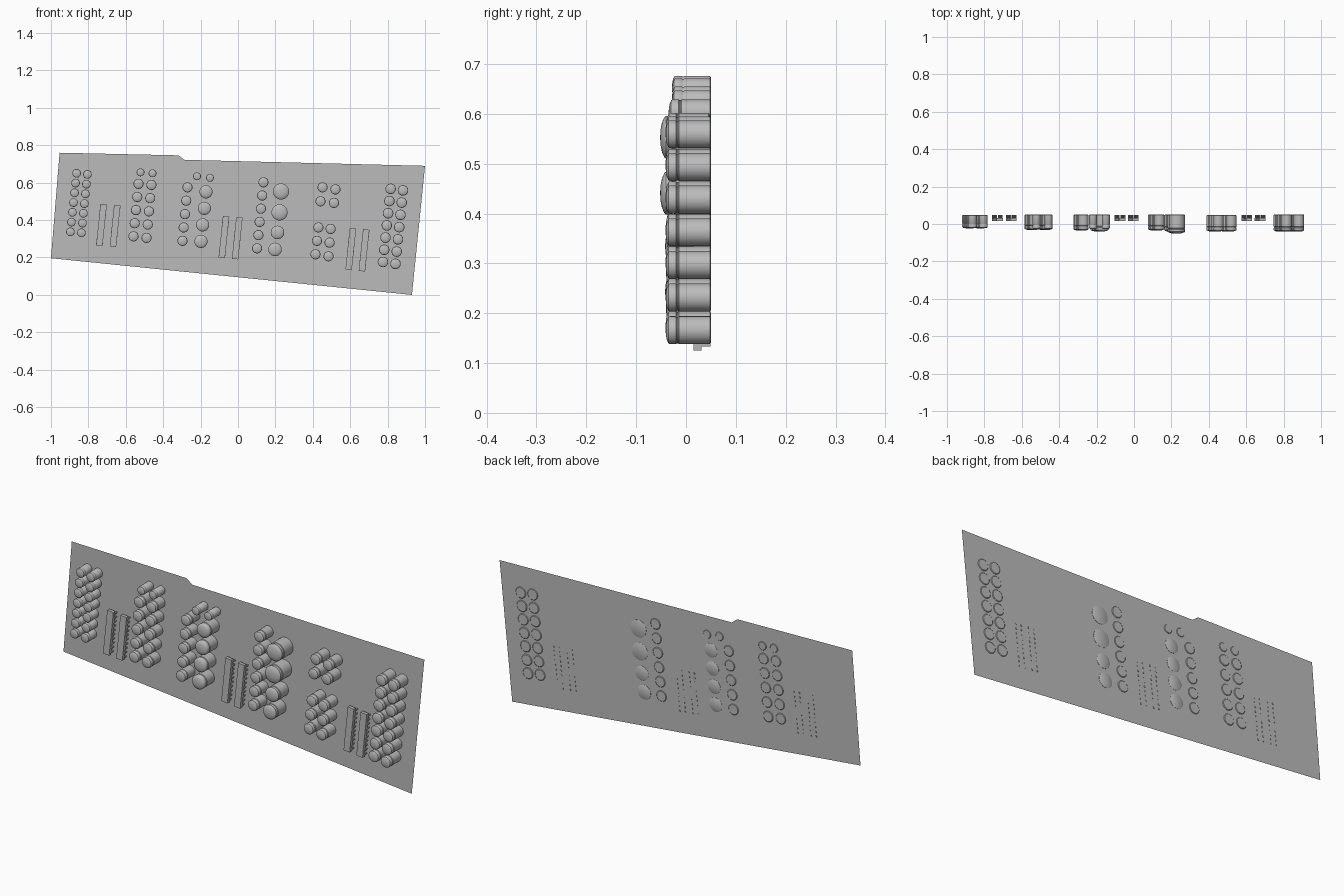
import bpy, bmesh, math
from mathutils import Matrix, Vector

if "Cube" in bpy.data.objects:
    bpy.data.objects.remove(bpy.data.objects["Cube"], do_unlink=True)

grey = bpy.data.materials.new("plain grey")
grey.use_nodes = True
grey.diffuse_color = (0.5, 0.5, 0.5, 1)
grey.node_tree.nodes["Principled BSDF"].inputs["Base Color"].default_value = (0.5, 0.5, 0.5, 1)

BOARD_Y = 0.047
SIDES = 32


def finish(name, bm, smooth=False):
    mesh = bpy.data.meshes.new(name)
    bm.to_mesh(mesh)
    bm.free()
    mesh.materials.append(grey)
    obj = bpy.data.objects.new(name, mesh)
    bpy.context.collection.objects.link(obj)
    if smooth:
        bpy.ops.object.select_all(action="DESELECT")
        obj.select_set(True)
        bpy.context.view_layer.objects.active = obj
        bpy.ops.object.shade_smooth_by_angle(angle=math.radians(35))
    return obj


def add_can(bm, x, z, r, tip, back):
    """Lathe one can along y: grooved wall, rounded rim, domed front."""
    rim = tip + 0.2 * r
    groove = rim + 0.018
    profile = [(0.9 * r, back), (r, back - 0.002),
               (r, groove + 0.003), (0.94 * r, groove + 0.001),
               (0.94 * r, groove - 0.001), (r, groove - 0.003),
               (r, rim + 0.003), (0.94 * r, rim),
               (0.7 * r, tip + 0.09 * r), (0.38 * r, tip + 0.025 * r)]
    rings = []
    for radius, y in profile:
        rings.append([bm.verts.new((x + radius * math.cos(a), y, z + radius * math.sin(a)))
                      for a in (math.tau * i / SIDES for i in range(SIDES))])
    for low, high in zip(rings, rings[1:]):
        for i in range(SIDES):
            j = (i + 1) % SIDES
            bm.faces.new((low[i], low[j], high[j], high[i]))
    bm.faces.new(rings[0][::-1])
    top = bm.verts.new((x, tip, z))
    for i in range(SIDES):
        bm.faces.new((rings[-1][i], rings[-1][(i + 1) % SIDES], top))


def can_group(name, columns, back=0.05):
    """Each column: first centre, last centre, count, radius, front tip."""
    bm = bmesh.new()
    for first, last, count, r, tip in columns:
        for i in range(count):
            p = Vector(first).lerp(Vector(last), i / max(count - 1, 1))
            add_can(bm, p.x, p.y, r, tip, back)
    bmesh.ops.recalc_face_normals(bm, faces=bm.faces)
    finish(name, bm, smooth=True)


# Flat board with a stepped top edge
bm = bmesh.new()
outline = [(-1, 0.196), (0.93, 0), (1, 0.69), (-0.286, 0.722), (-0.318, 0.746), (-0.954, 0.76)]
bm.faces.new([bm.verts.new((x, BOARD_Y, z)) for x, z in outline])
finish("board", bm)

# Cans, from the model's right to its left
can_group("far_right_cans", [
    ((-0.863, 0.65), (-0.896, 0.337), 7, 0.023, -0.023),
    ((-0.805, 0.644), (-0.837, 0.332), 7, 0.023, -0.023)], back=BOARD_Y)
can_group("right_cans", [
    ((-0.521, 0.655), (-0.521, 0.655), 1, 0.021, -0.028),
    ((-0.457, 0.65), (-0.457, 0.65), 1, 0.021, -0.028),
    ((-0.532, 0.594), (-0.559, 0.313), 5, 0.027, -0.032),
    ((-0.463, 0.588), (-0.489, 0.305), 5, 0.027, -0.032)])
can_group("middle_right_cans", [
    ((-0.219, 0.634), (-0.15, 0.626), 2, 0.021, -0.028),
    ((-0.27, 0.575), (-0.297, 0.289), 5, 0.027, -0.035),
    ((-0.171, 0.551), (-0.198, 0.286), 4, 0.035, -0.04)])
can_group("middle_left_cans", [
    ((0.136, 0.602), (0.102, 0.249), 6, 0.027, -0.035),
    ((0.23, 0.553), (0.222, 0.441), 2, 0.043, -0.052),
    ((0.211, 0.334), (0.198, 0.243), 2, 0.036, -0.042)])
can_group("left_cans", [
    ((0.452, 0.575), (0.441, 0.5), 2, 0.027, -0.04),
    ((0.521, 0.564), (0.513, 0.492), 2, 0.027, -0.04),
    ((0.43, 0.361), (0.414, 0.217), 3, 0.027, -0.04),
    ((0.495, 0.353), (0.484, 0.206), 3, 0.027, -0.04)], back=BOARD_Y)
can_group("far_left_cans", [
    ((0.816, 0.567), (0.775, 0.176), 7, 0.028, -0.041),
    ((0.882, 0.559), (0.842, 0.166), 7, 0.028, -0.041)])


def add_box(bm, frame, centre, size):
    bmesh.ops.create_cube(bm, size=1, matrix=frame @ Matrix.Translation(centre)
                          @ Matrix.Diagonal((*size, 1)))


def chip(name, x, z):
    """Raised slim body on two rows of pins that reach through the board."""
    bm = bmesh.new()
    frame = Matrix.Translation((x, 0, z)) @ Matrix.Rotation(math.radians(6), 4, "Y")
    add_box(bm, frame, (0, 0.023, 0), (0.034, 0.016, 0.224))
    pins = 10
    for i in range(pins):
        height = -0.1 + 0.2 * i / (pins - 1)
        for side in (-1, 1):
            add_box(bm, frame, (side * 0.015, 0.0385, height), (0.005, 0.021, 0.007))
    finish(name, bm)


# Three pairs of chips
for pair, spots in {"right": ((-0.73, 0.374), (-0.657, 0.368)),
                    "middle": ((-0.075, 0.31), (-0.004, 0.303)),
                    "left": ((0.603, 0.246), (0.674, 0.238))}.items():
    for side, (x, z) in zip(("outer", "inner"), spots):
        chip(f"{pair}_{side}_chip", x, z)
